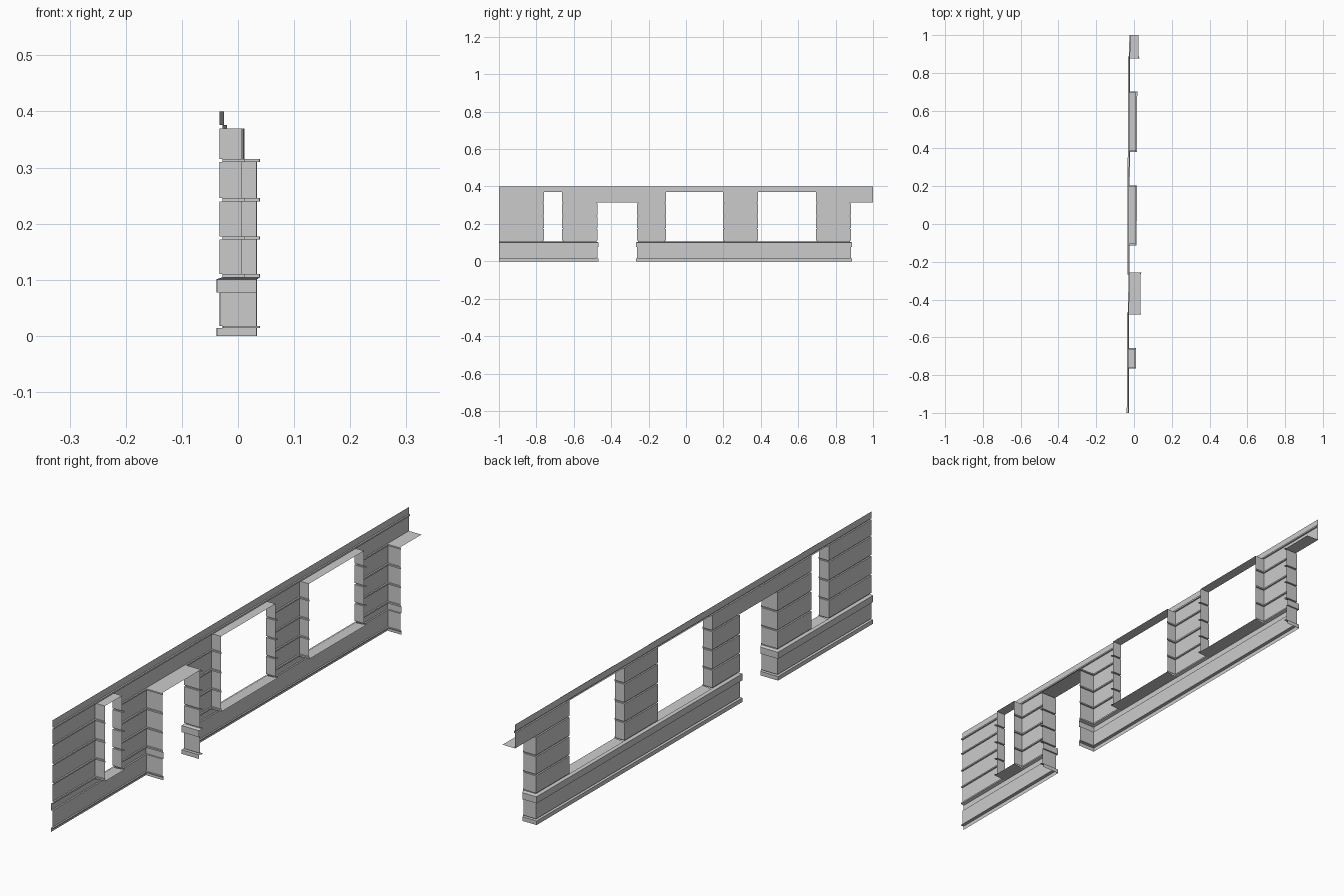
import bpy

if "Cube" in bpy.data.objects:
    bpy.data.objects.remove(bpy.data.objects["Cube"])

G = 0.0055            # depth of grooves and projection of plinth / band
WIN, DOOR, END = 0.038, 0.064, 0.05   # reveal depths


def place(d, y, z):
    """d = depth behind the wall face; the whole wall is slightly skewed in plan."""
    return (-0.029 + 0.004 * y + d, y, z)


def make(name, verts, faces):
    me = bpy.data.meshes.new(name)
    me.from_pydata([place(*v) for v in verts], [], faces)
    me.update()
    ob = bpy.data.objects.new(name, me)
    bpy.context.collection.objects.link(ob)
    return ob


def section(courses):
    """Turn (z0, z1, projection) courses into a stepped vertical profile."""
    pts = []
    for z0, z1, o in courses:
        pts += [(o, z0), (o, z1)]
    return pts


def run(name, profile, y0, y1, d0=None, d1=None):
    """Sweep a profile along the face, returning into the openings at d0 / d1."""
    verts, faces = [], []
    for o, z in profile:
        a = y0 - o if d0 else y0
        b = y1 + o if d1 else y1
        back = max(-o, 0)
        row = [(-o, a, z), (-o, b, z)]
        if d0:
            row.insert(0, (d0 + back, a, z))
        if d1:
            row.append((d1 + back, b, z))
        verts += row
    n = len(verts) // len(profile)
    for k in range(len(profile) - 1):
        for i in range(n - 1):
            p = k * n + i
            faces.append((p, p + n, p + n + 1, p + 1))
    return make(name, verts, faces)


def slab(name, y0, y1, d0, z0, d1, z1, up):
    """Flat sheet across an opening: a sill (up) or a soffit (down)."""
    f = (0, 1, 2, 3)
    v = [(d0, y0, z0), (d1, y0, z1), (d1, y1, z1), (d0, y1, z0)]
    return make(name, v, [f if up else f[::-1]])


# vertical profiles
base = section([(0, .0145, G), (.0145, .018, -G), (.018, .0775, 0),
                (.0775, .101, G)]) + [(-G, .1045)]
pier = section([(.1045, .11, -G), (.11, .172, 0), (.172, .177, -G),
                (.177, .240, 0), (.240, .2455, -G), (.2455, .310, 0),
                (.310, .315, -G)]) + [(0, .315)]
upper = section([(.315, .37, 0)])
top = [(0, .37)] + section([(.37, .3755, -G), (.3755, .4, 0)])

windows = [(-.76, -.663), (-.107, .198), (.386, .695)]
door = (-.473, -.262)
end = .882

# plinth and band course
run("plinth_left", base, -1, door[0], None, DOOR)
run("plinth_right", base, door[1], end, DOOR, END)

# rusticated piers between the openings
edges = [(-1, None), (windows[0][0], WIN), (windows[0][1], WIN), (door[0], DOOR),
         (door[1], DOOR), (windows[1][0], WIN), (windows[1][1], WIN),
         (windows[2][0], WIN), (windows[2][1], WIN), (end, END)]
for i in range(0, len(edges), 2):
    (a, da), (b, db) = edges[i], edges[i + 1]
    run(f"pier_{i // 2 + 1}", pier, a, b, da, db)

# course level with the window heads, running over the doors
run("upper_course_1", upper, -1, windows[0][0], None, WIN)
run("upper_course_2", upper, windows[0][1], windows[1][0], WIN, WIN)
run("upper_course_3", upper, windows[1][1], windows[2][0], WIN, WIN)
run("upper_course_4", upper, windows[2][1], 1, WIN, None)

# continuous top strip
run("top_strip", top, -1, 1)

# sills and soffits
for i, (a, b) in enumerate(windows, 1):
    slab(f"window_sill_{i}", a - G, b + G, -G, .101, WIN + G, .105, True)
    slab(f"window_head_{i}", a, b, 0, .37, WIN, .37, False)
slab("door_soffit", door[0], door[1], 0, .315, DOOR, .315, False)
slab("end_soffit", end, 1, 0, .315, END, .315, False)
